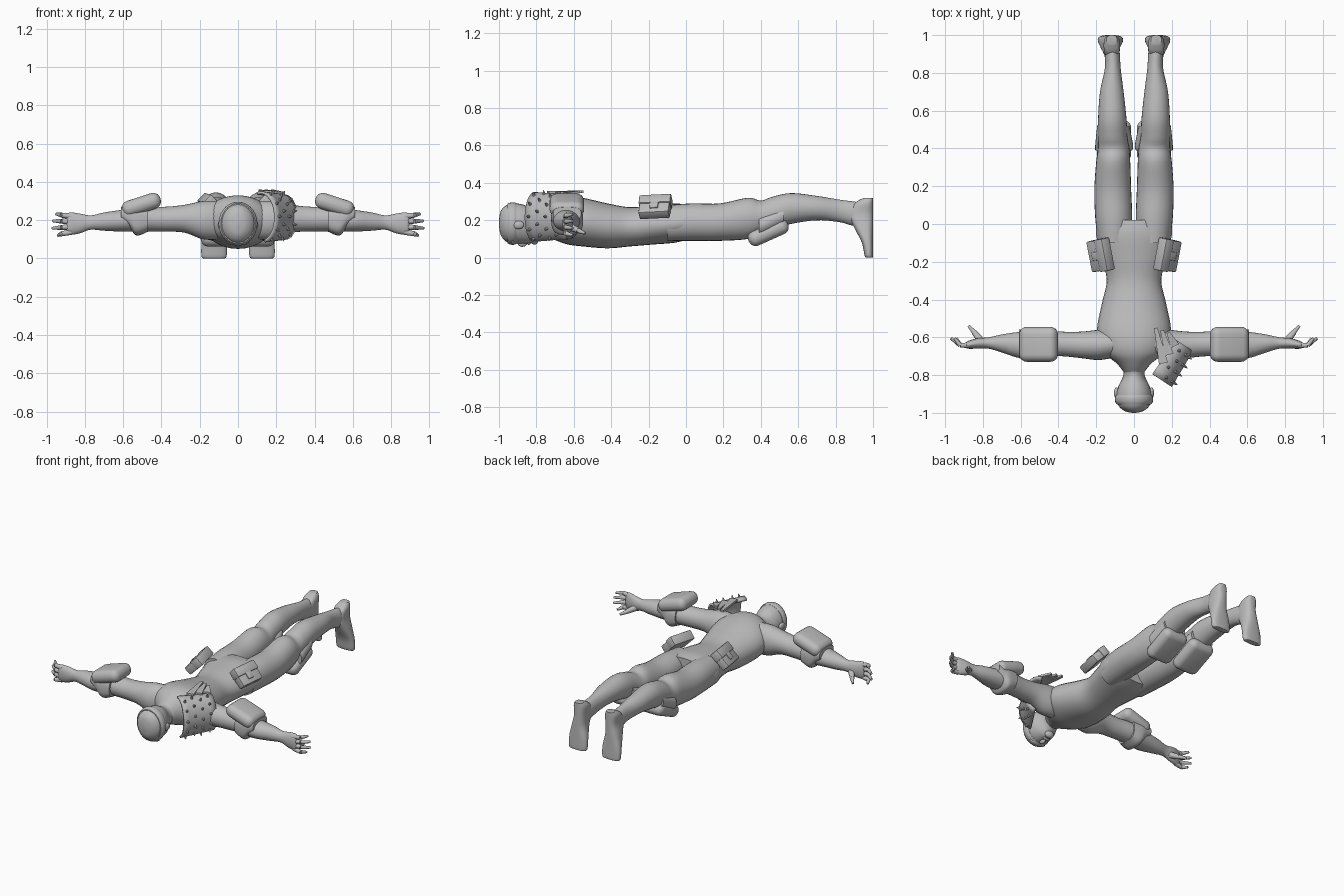
import bpy, bmesh, math
from mathutils import Vector, Matrix, Euler

cube = bpy.data.objects.get("Cube")
if cube:
    bpy.data.objects.remove(cube, do_unlink=True)

grey = bpy.data.materials.new("plain grey")
grey.use_nodes = True
colour = (0.5, 0.5, 0.5, 1)
grey.diffuse_color = colour
grey.node_tree.nodes["Principled BSDF"].inputs["Base Color"].default_value = colour


def finish(name, bm, mirror=False, angle=40):
    """Turn a bmesh into a shaded object, mirrored across x when asked."""
    bmesh.ops.recalc_face_normals(bm, faces=bm.faces)
    mesh = bpy.data.meshes.new(name)
    bm.to_mesh(mesh)
    bm.free()
    mesh.materials.append(grey)
    obj = bpy.data.objects.new(name, mesh)
    bpy.context.collection.objects.link(obj)
    bpy.ops.object.select_all(action='DESELECT')
    obj.select_set(True)
    bpy.context.view_layer.objects.active = obj
    bpy.ops.object.shade_smooth_by_angle(angle=math.radians(angle))
    if mirror:
        obj.modifiers.new("mirror", 'MIRROR').use_mirror_merge = False
    return obj


def smooth_rows(rows, steps=5):
    """Catmull-Rom interpolation through rows of numbers."""
    out = []
    for i in range(len(rows) - 1):
        quad = [rows[max(i - 1, 0)], rows[i], rows[i + 1], rows[min(i + 2, len(rows) - 1)]]
        for s in range(steps):
            t = s / steps
            out.append([b + t / 2 * (c - a + t * (2*a - 5*b + 4*c - d + t * (3*(b - c) + d - a)))
                        for a, b, c, d in zip(*quad)])
    return out + [rows[-1]]


def loft(name, axis, rows, mirror=False, power=1.0, sides=28):
    """Skin ovals along an axis; row = position, then low and high on the other two axes (percent)."""
    others = [k for k in range(3) if k != axis]
    bm = bmesh.new()
    rings = []
    for t, a0, a1, b0, b1 in smooth_rows(rows):
        ring = []
        for k in range(sides):
            w = math.tau * k / sides
            co = Vector()
            co[axis] = t
            for ax, lo, hi, f in zip(others, (a0, b0), (a1, b1), (math.cos(w), math.sin(w))):
                co[ax] = (lo + hi) / 2 + (hi - lo) / 2 * math.copysign(abs(f) ** power, f)
            ring.append(bm.verts.new(co / 100))
        rings.append(ring)
    for lower, upper in zip(rings, rings[1:]):
        for k in range(sides):
            j = (k + 1) % sides
            bm.faces.new((lower[k], lower[j], upper[j], upper[k]))
    bm.faces.new(rings[0])
    bm.faces.new(rings[-1])
    return finish(name, bm, mirror)


def block(name, loc, size, rot=(0, 0, 0), round_by=0.01, segments=3, mirror=True):
    """Rounded box; rotation in degrees."""
    bm = bmesh.new()
    bmesh.ops.create_cube(bm, size=1)
    bmesh.ops.scale(bm, vec=size, verts=bm.verts)
    bmesh.ops.bevel(bm, geom=bm.edges[:], offset=round_by, segments=segments,
                    profile=0.5, affect='EDGES')
    turn = Euler([math.radians(r) for r in rot]).to_matrix().to_4x4()
    bm.transform(Matrix.Translation(loc) @ turn)
    return finish(name, bm, mirror)


def ball(name, loc, size, mirror=False):
    bm = bmesh.new()
    bmesh.ops.create_uvsphere(bm, u_segments=20, v_segments=12, radius=1)
    bm.transform(Matrix.Translation(loc) @ Matrix.Diagonal((*size, 1)))
    return finish(name, bm, mirror)


def spike(bm, start, end, r1, r2, sides=10):
    """Tapered rod between two points."""
    start, end = Vector(start), Vector(end)
    turn = (end - start).to_track_quat('Z', 'Y').to_matrix().to_4x4()
    place = Matrix.Translation((start + end) / 2) @ turn
    bmesh.ops.create_cone(bm, cap_ends=True, segments=sides, radius1=r1, radius2=r2,
                          depth=(end - start).length, matrix=place)


# Torso, lying face down with the head toward -y
body = [(-79, 5, 13, 25), (-74, 9, 11, 29), (-69, 15, 9, 32), (-63, 18, 7, 33), (-55, 19.5, 6, 32),
        (-42, 17, 5, 29), (-30, 14.5, 6, 27), (-18, 17, 7, 28), (-6, 20, 8, 29), (2, 20, 10, 28)]
loft("torso", 1, [(y, -w, w, lo, hi) for y, w, lo, hi in body])

# Head and neck
skull = [(-100, 1, 17, 20), (-99, 5, 12, 25), (-96, 8.3, 8.5, 28), (-91, 9.3, 7.5, 29),
         (-86, 8.3, 7.5, 28), (-82, 6.3, 8, 26), (-79, 5.5, 11, 25.5), (-75, 6, 13, 27), (-68, 8, 12, 30)]
loft("head", 1, [(y, -w, w, lo, hi) for y, w, lo, hi in skull])
ball("nose", (0, -0.875, 0.08), (0.014, 0.026, 0.022))
ball("chin", (0, -0.81, 0.095), (0.032, 0.022, 0.025))
ball("brow", (0, -0.925, 0.088), (0.06, 0.016, 0.02))
ball("lips", (0, -0.84, 0.08), (0.025, 0.01, 0.012))
ball("ear", (0.093, -0.895, 0.175), (0.013, 0.03, 0.022), mirror=True)
loft("head_band", 1, [(-95.5, -9, 9, 7.7, 28.8), (-94, -10, 10, 7, 29.4), (-92, -10.1, 10.1, 6.9, 29.6),
                      (-90.5, -9.5, 9.5, 7.5, 29.1)])

# Legs and feet
loft("leg", 1, [(-10, 2, 19, 9, 28), (3, 1, 20.5, 9, 29), (18, 1.5, 21, 9, 29), (33, 2, 20, 10, 32),
                (40, 2.5, 19, 13, 30.5), (46, 3.5, 19, 15, 32.5), (56, 4, 19, 18, 34.5),
                (70, 5.5, 18, 20, 33), (82, 7, 15.5, 19, 31), (90, 7.5, 15.5, 17, 30),
                (96, 8, 15, 18, 29)], mirror=True)
loft("foot", 2, [(0, 8, 17, 96.5, 99.5), (1, 6, 19, 95.5, 100), (8, 6, 19, 94, 100),
                 (16, 7.5, 17.5, 90, 100), (23, 7.5, 16, 87, 100), (29, 7.5, 16, 90, 100),
                 (32, 9, 14.5, 95, 100)], mirror=True, power=0.75)

# Knee guards
block("knee_pad", (0.105, 0.44, 0.135), (0.18, 0.23, 0.085), (24, 0, 0), 0.04, 5)
loft("knee_strap", 1, [(39, 1, 20.5, 10, 24), (42, 0.5, 20.5, 11, 25), (52, 2.5, 19.5, 16, 29)],
     mirror=True)

# Arms with palms
loft("arm", 0, [(8, -70, -56, 10, 30), (18, -72, -56, 10, 30), (28, -71, -57, 13.5, 28),
                (38, -70, -57, 14, 27), (50, -70, -56, 14, 27), (60, -71, -57, 14, 25.5),
                (70, -68, -58.5, 14.5, 24), (77, -66, -60, 15, 22.5), (83, -66, -60.5, 13, 23.5),
                (88, -66, -62, 12.5, 24), (89.5, -65, -63, 14, 22)], mirror=True)
for name, root, reach, tip in (("index", 0.138, 0.94, 0.12), ("middle", 0.166, 0.97, 0.158),
                               ("ring", 0.193, 0.967, 0.196), ("little", 0.22, 0.95, 0.232)):
    bm = bmesh.new()
    knuckle = Vector((0.92, -0.642, (root + tip) / 2))
    spike(bm, (0.87, -0.642, root), knuckle, 0.015, 0.013)
    spike(bm, knuckle, (reach, -0.605, tip), 0.013, 0.007)
    finish(name + "_finger", bm, True, 60)
bm = bmesh.new()
spike(bm, (0.80, -0.63, 0.17), (0.845, -0.575, 0.145), 0.023, 0.015)
spike(bm, (0.84, -0.58, 0.147), (0.875, -0.54, 0.13), 0.015, 0.007)
finish("thumb", bm, True, 60)

# Elbow guards
block("elbow_pad", (0.505, -0.637, 0.28), (0.21, 0.185, 0.085), (0, 18, 0), 0.04, 5)
loft("elbow_cuff", 0, [(47, -71, -55.5, 14, 27), (53, -72, -55, 12, 28), (57, -72, -55.5, 16.5, 28),
                       (61, -71, -56, 20, 27)], mirror=True, power=0.7)

# Hip pouches with flap and clasp
tilt = (4, 45, -8)
turn = Euler([math.radians(r) for r in tilt]).to_matrix()
middle = Vector((0.178, -0.165, 0.27))
block("pouch", middle, (0.125, 0.165, 0.055), tilt, 0.008, 2)
block("pouch_flap", middle + turn @ Vector((-0.034, 0, 0.004)), (0.06, 0.173, 0.062), tilt, 0.006, 2)
block("pouch_clasp", middle + turn @ Vector((0.01, 0, 0.029)), (0.05, 0.045, 0.01), tilt, 0.004, 2)

# Studded plate curved around the left shoulder
centre = Vector((0.19, -0.70, 0.215))
along = Vector((0.55, 0.83, 0)).normalized()
out = Vector((0.83, -0.55, 0)).normalized()
up = Vector((0, 0, 1))


def plate_point(s, angle, lift=0.0):
    a = math.radians(angle)
    flare = 1 - 0.6 * s
    return (centre + along * s + out * math.cos(a) * (0.085 * flare + lift)
            + up * math.sin(a) * (0.12 * flare + lift))


bm = bmesh.new()
columns = [-0.13 + 0.22 * i / 6 for i in range(7)]
grid = [[bm.verts.new(plate_point(s, -75 + 10 * j)) for j in range(19)] for s in columns]
for left, right in zip(grid, grid[1:]):
    for j in range(18):
        bm.faces.new((left[j], right[j], right[j + 1], left[j + 1]))
plate = finish("shoulder_plate", bm)
shell = plate.modifiers.new("thickness", 'SOLIDIFY')
shell.thickness = 0.014
shell.offset = 0

# Studs in staggered rows
bm = bmesh.new()
for row in range(4):
    for col in range(5):
        s = -0.105 + 0.052 * row
        angle = -58 + 30 * col + 12 * (row % 2)
        spike(bm, plate_point(s, angle), plate_point(s, angle, 0.027), 0.011, 0.002, 8)
finish("plate_studs", bm)

# Three tapering straps that lie over the back
for i in range(3):
    start = plate_point(-0.05 + 0.055 * i, 95, 0.004)
    end = Vector((0.115 + 0.033 * i, -0.55 - 0.012 * i, 0.345))
    run = end - start
    side = run.cross(up).normalized()
    bm = bmesh.new()
    corners = [start + side * 0.024, start - side * 0.024, end - side * 0.009, end + side * 0.009]
    face = bm.faces.new([bm.verts.new(c) for c in corners])
    lifted = bmesh.ops.extrude_face_region(bm, geom=[face])["geom"]
    bmesh.ops.translate(bm, vec=up * 0.014, verts=[v for v in lifted if isinstance(v, bmesh.types.BMVert)])
    finish("back_strap_" + ("inner", "middle", "outer")[i], bm)
